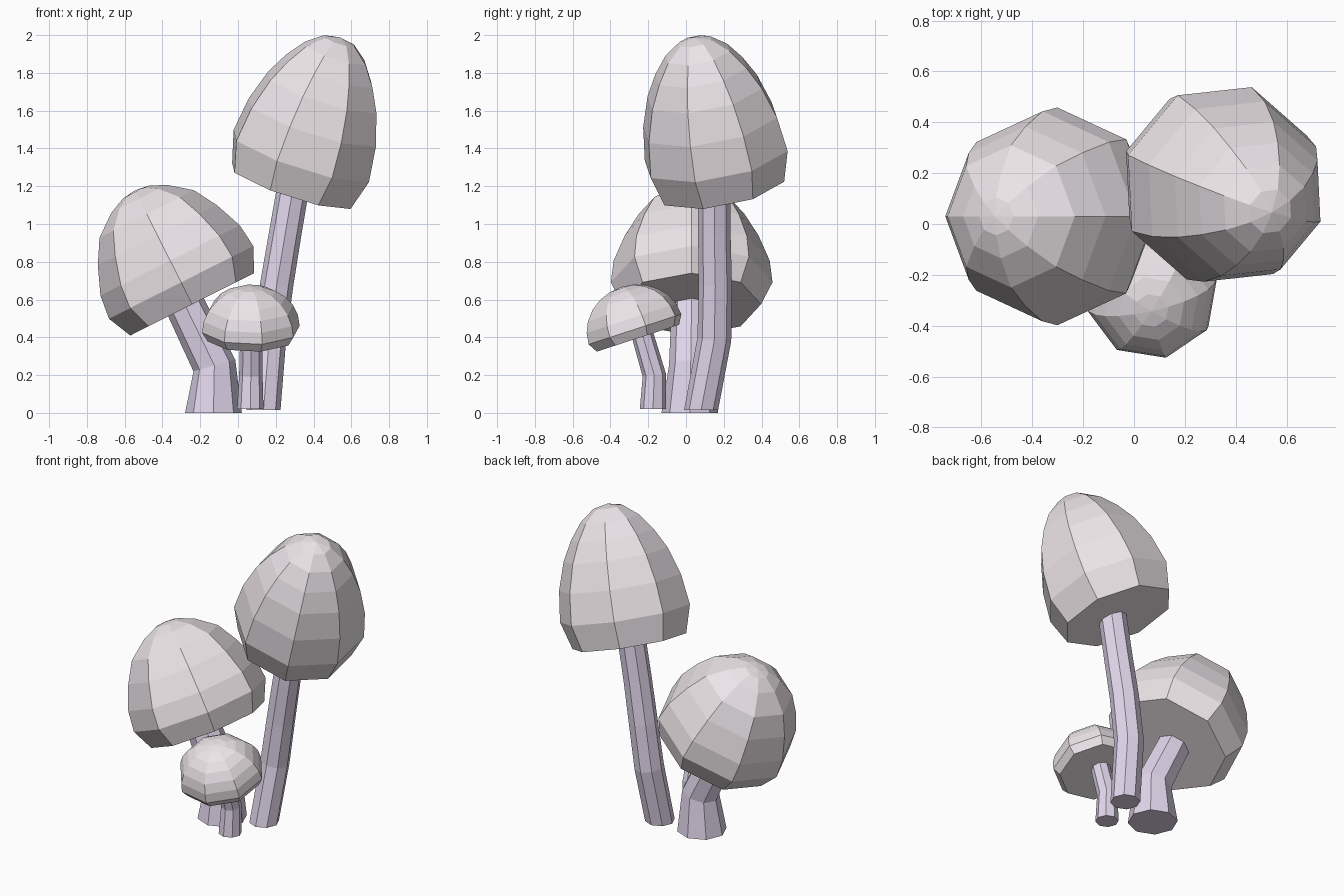
import bpy, bmesh, math
from mathutils import Vector

if "Cube" in bpy.data.objects:
    bpy.data.objects.remove(bpy.data.objects["Cube"])

SIDES = 8
UP = Vector((0, 0, 1))


def material(name, rgb):
    m = bpy.data.materials.new(name)
    m.diffuse_color = (*rgb, 1)
    m.use_nodes = True
    m.node_tree.nodes["Principled BSDF"].inputs["Base Color"].default_value = m.diffuse_color
    return m


CAP = material("cap_pale_pink", (0.84, 0.78, 0.81))
STEM = material("stem_lilac", (0.76, 0.68, 0.84))


def ring(bm, center, axis, radius, phase):
    """Octagonal ring of vertices around a tilted axis."""
    q = UP.rotation_difference(axis)
    out = []
    for i in range(SIDES):
        a = math.radians(phase) + math.tau * i / SIDES
        out.append(bm.verts.new(center + q @ Vector((math.cos(a), math.sin(a), 0)) * radius))
    return out


def bridge(bm, a, b):
    for i in range(SIDES):
        j = (i + 1) % SIDES
        bm.faces.new((a[i], a[j], b[j], b[i]))


def finish(bm, name, mat):
    bmesh.ops.recalc_face_normals(bm, faces=bm.faces)
    me = bpy.data.meshes.new(name)
    bm.to_mesh(me)
    bm.free()
    me.materials.append(mat)
    bpy.context.collection.objects.link(bpy.data.objects.new(name, me))


def cap(name, rim, axis, phase, profile):
    """Closed dome; profile is (radius, height above widest ring), ends at the tip."""
    bm = bmesh.new()
    rim, axis = Vector(rim), Vector(axis).normalized()
    rings = [ring(bm, rim + axis * h, axis, r, phase) for r, h in profile[:-1]]
    bm.faces.new(rings[0])
    for a, b in zip(rings, rings[1:]):
        bridge(bm, a, b)
    tip = bm.verts.new(rim + axis * profile[-1][1])
    for i in range(SIDES):
        bm.faces.new((rings[-1][i], rings[-1][(i + 1) % SIDES], tip))
    finish(bm, name, CAP)


def stem(name, path, phase=0):
    """Bent tube; path points are (x, y, z, radius)."""
    bm = bmesh.new()
    pts = [Vector(p[:3]) for p in path]
    rings = []
    for i, p in enumerate(pts):
        t = UP if i == 0 else (pts[min(i + 1, len(pts) - 1)] - pts[i - 1]).normalized()
        rings.append(ring(bm, p, t, path[i][3], phase))
    for a, b in zip(rings, rings[1:]):
        bridge(bm, a, b)
    bm.faces.new(rings[0])
    bm.faces.new(rings[-1])
    finish(bm, name, STEM)


# tall mushroom
cap("tall_cap", (0.335, 0.16, 1.36), (0.31, -0.17, 0.935), -18,
    [(0.35, -0.17), (0.40, 0), (0.375, 0.19), (0.32, 0.36), (0.255, 0.48),
     (0.18, 0.58), (0.09, 0.65), (0, 0.67)])
stem("tall_stem", [(0.135, 0.08, 0.015, 0.09), (0.165, 0.15, 0.39, 0.09),
                   (0.205, 0.155, 0.68, 0.088), (0.25, 0.15, 0.95, 0.086),
                   (0.30, 0.15, 1.24, 0.085)])

# wide mushroom
cap("wide_cap", (-0.301, 0.03, 0.691), (-0.45, 0, 0.893), 0,
    [(0.367, -0.13), (0.428, 0), (0.413, 0.13), (0.353, 0.28), (0.28, 0.405),
     (0.165, 0.495), (0.075, 0.535), (0, 0.545)])
stem("wide_stem", [(-0.13, 0.02, 0, 0.15), (-0.125, 0.025, 0.25, 0.115),
                   (-0.295, 0.03, 0.60, 0.105)])

# small mushroom: elliptical dome over the widest ring
dome = [(0.265 * math.cos(t * math.pi / 12), 0.235 * math.sin(t * math.pi / 12))
        for t in range(7)]
cap("small_cap", (0.068, -0.27, 0.443), (0, -0.31, 0.95), 13, [(0.235, -0.05)] + dome)
stem("small_stem", [(0.065, -0.175, 0.02, 0.07), (0.068, -0.168, 0.20, 0.062),
                    (0.07, -0.235, 0.43, 0.058)])
